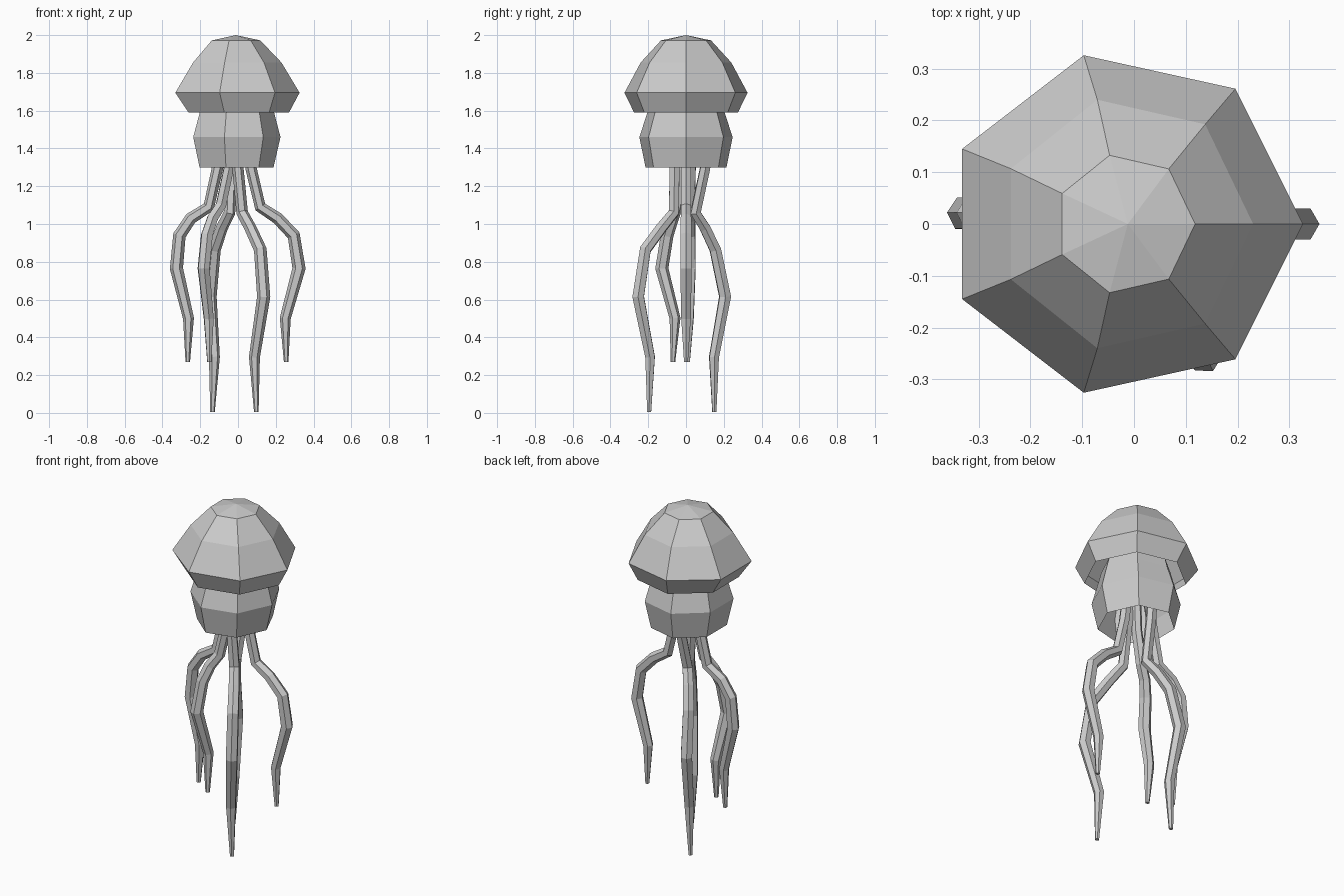
import bpy, bmesh
from math import sin, cos, pi
from mathutils import Vector

if "Cube" in bpy.data.objects:
    bpy.data.objects.remove(bpy.data.objects["Cube"])


def make_object(name, bm):
    mesh = bpy.data.meshes.new(name)
    bm.to_mesh(mesh)
    bm.free()
    obj = bpy.data.objects.new(name, mesh)
    bpy.context.collection.objects.link(obj)
    return obj


def bridge(bm, a, b):
    n = len(a)
    for i in range(n):
        j = (i + 1) % n
        bm.faces.new((a[i], a[j], b[j], b[i]))


def shell(name, rings, apex=None):
    """Seven-sided shell; each ring is (centre x, x radius, y radius, z), bottom to top."""
    bm = bmesh.new()
    loops = []
    for cx, rx, ry, z in rings:
        loops.append([bm.verts.new((cx + rx * cos(2 * pi * i / 7), ry * sin(2 * pi * i / 7), z))
                      for i in range(7)])
    for a, b in zip(loops, loops[1:]):
        bridge(bm, a, b)
    if apex:
        top = bm.verts.new(apex)
        for i in range(7):
            bm.faces.new((loops[-1][i], loops[-1][(i + 1) % 7], top))
    return make_object(name, bm)


def tentacle(name, path, radii):
    """Six-sided tapering tube along a path, with one corner facing outward."""
    pts = [Vector(p) for p in path]
    mid = pts[-3]
    side = Vector((-mid.y, mid.x, 0)).normalized()
    bm = bmesh.new()
    loops = []
    for i, p in enumerate(pts):
        before = (p - pts[i - 1]).normalized() if i else Vector()
        after = (pts[i + 1] - p).normalized() if i < len(pts) - 1 else Vector()
        t = (before + after).normalized()
        n = side.cross(t).normalized()
        s = t.cross(n)
        loops.append([bm.verts.new(p + radii[i] * (n * cos(pi * k / 3) + s * sin(pi * k / 3)))
                      for k in range(6)])
    for a, b in zip(loops, loops[1:]):
        bridge(bm, a, b)
    bm.faces.new(loops[0])
    bm.faces.new(loops[-1])
    bmesh.ops.recalc_face_normals(bm, faces=bm.faces[:])
    return make_object(name, bm)


# Domed hood, open underneath
shell("hood", [(-0.01, 0.28, 0.282, 1.59), (-0.02, 0.346, 0.334, 1.695),
               (-0.016, 0.246, 0.246, 1.855), (-0.017, 0.135, 0.136, 1.972)],
      apex=(-0.012, 0, 2.0))

# Lower body, open at the bottom
shell("body", [(-0.018, 0.206, 0.22, 1.30), (-0.018, 0.243, 0.253, 1.46),
               (-0.016, 0.207, 0.21, 1.59), (-0.016, 0.19, 0.195, 1.65)])

# Five hanging tentacles
paths = {
    "left": [(-0.08, 0.03, 1.44), (-0.11, 0.025, 1.29), (-0.155, 0.02, 1.09), (-0.25, 0.02, 1.03),
             (-0.31, 0.02, 0.94), (-0.326, 0.02, 0.765), (-0.262, 0.015, 0.5), (-0.266, 0.01, 0.27)],
    "right": [(0.05, 0, 1.44), (0.07, 0, 1.29), (0.118, 0, 1.09), (0.21, 0, 1.03),
              (0.295, 0, 0.94), (0.323, 0, 0.765), (0.25, 0, 0.5), (0.255, 0, 0.27)],
    "front_left": [(-0.04, -0.03, 1.44), (-0.05, -0.035, 1.29), (-0.09, -0.045, 1.1), (-0.135, -0.07, 1.03),
                   (-0.165, -0.1, 0.94), (-0.182, -0.128, 0.765), (-0.155, -0.058, 0.5), (-0.152, -0.069, 0.27)],
    "front": [(-0.01, -0.055, 1.44), (0.0, -0.06, 1.29), (0.022, -0.065, 1.06), (0.065, -0.13, 0.98),
              (0.118, -0.215, 0.865), (0.136, -0.253, 0.615), (0.087, -0.19, 0.295), (0.097, -0.195, 0.004)],
    "back": [(-0.03, 0.12, 1.44), (-0.035, 0.1, 1.29), (-0.045, 0.05, 1.06), (-0.085, 0.1, 0.98),
             (-0.125, 0.155, 0.865), (-0.148, 0.207, 0.615), (-0.125, 0.148, 0.295), (-0.135, 0.15, 0.004)],
}
radii = [0.03, 0.03, 0.031, 0.032, 0.034, 0.035, 0.029, 0.012]
for label, path in paths.items():
    tentacle(label + "_tentacle", path, radii)
